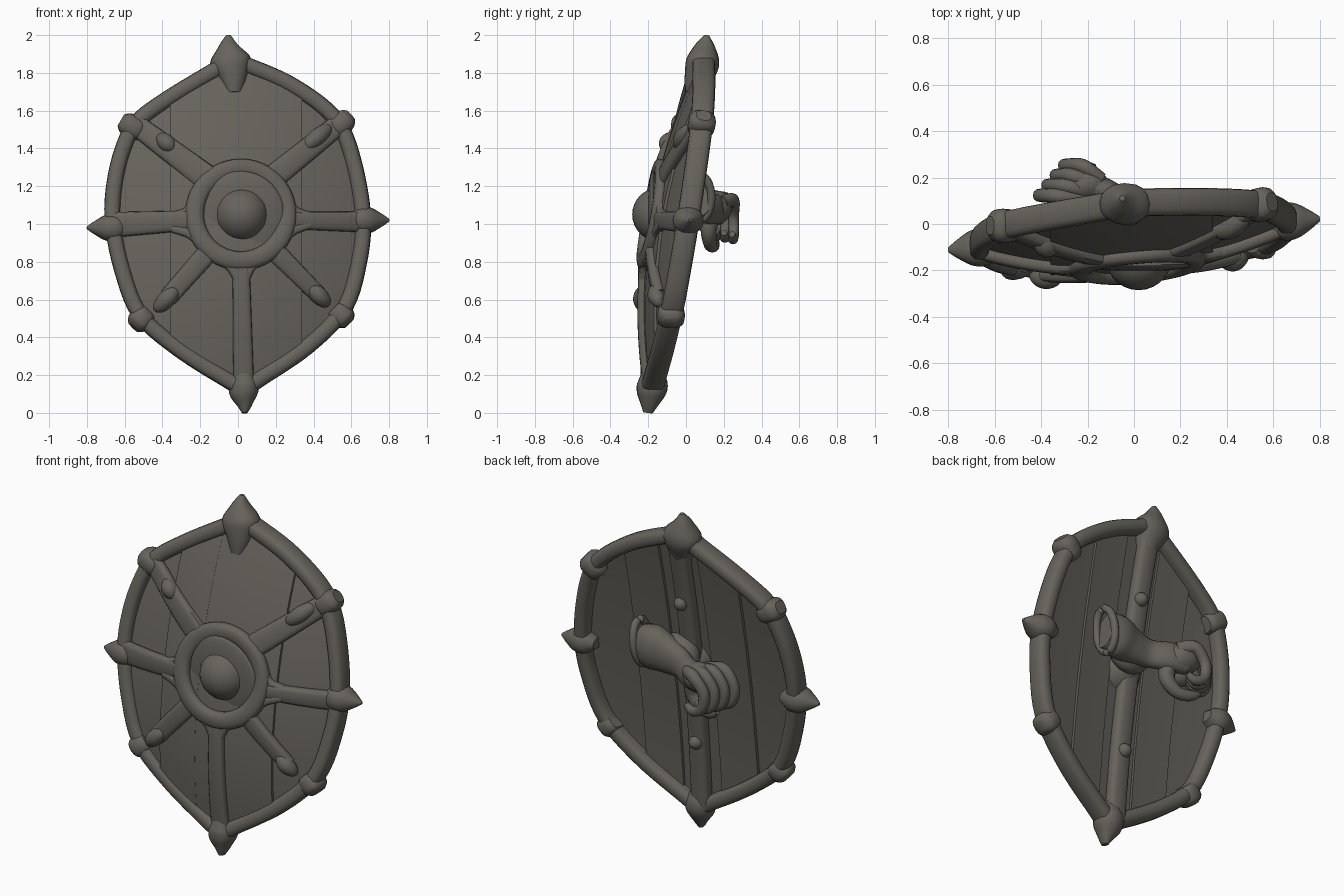
import bpy, bmesh, math
from mathutils import Vector

if "Cube" in bpy.data.objects:
    bpy.data.objects.remove(bpy.data.objects["Cube"])

mat = bpy.data.materials.new("dull grey brown")
mat.diffuse_color = (0.135, 0.125, 0.108, 1)
mat.use_nodes = True
mat.node_tree.nodes["Principled BSDF"].inputs["Base Color"].default_value = mat.diffuse_color


def P(x, z, d=0.0):
    """Point on the leaning shield plane; d is the offset to the back."""
    return Vector((x, 0.08 * x + 0.16 * (z - 1) - 0.045 + d, z))


def dome(x, z):
    return -0.13 * max(0.0, 1 - (x / 0.68) ** 2 - ((z - 1) / 0.86) ** 2)


def S(x, z, off=0.0):
    """Point on the domed front of the board."""
    return P(x, z, dome(x, z) + off)


def B(x, z, off=0.0):
    """Point on the nearly flat back of the board."""
    return P(x, z, 0.3 * dome(x, z) + 0.01 + off)


def finish(name, bm, angle=40):
    bmesh.ops.recalc_face_normals(bm, faces=bm.faces)
    me = bpy.data.meshes.new(name)
    bm.to_mesh(me)
    bm.free()
    me.materials.append(mat)
    for p in me.polygons:
        p.use_smooth = True
    me.set_sharp_from_angle(angle=math.radians(angle))
    ob = bpy.data.objects.new(name, me)
    bpy.context.collection.objects.link(ob)
    return ob


def smooth(rows, closed, k=5):
    """Catmull-Rom resampling of equal-length number rows."""
    n, out = len(rows), []
    get = (lambda i: rows[i % n]) if closed else (lambda i: rows[max(0, min(n - 1, i))])
    for i in range(n if closed else n - 1):
        a, b, c, d = get(i - 1), get(i), get(i + 1), get(i + 2)
        for s in range(k):
            t = s / k
            out.append([0.5 * (2 * q + (r - p) * t + (2 * p - 5 * q + 4 * r - u) * t * t
                               + (3 * q - p - 3 * r + u) * t ** 3) for p, q, r, u in zip(a, b, c, d)])
    if not closed:
        out.append(list(rows[-1]))
    return out


def tube(name, pts, w, h, closed=False, power=0.7, sides=16, k=5):
    """Sweep a rounded section: w = half width in the plane, h = half depth."""
    n = len(pts)
    w = w if isinstance(w, list) else [w] * n
    h = h if isinstance(h, list) else [h] * n
    rows = smooth([[*p, a, b] for p, a, b in zip(pts, w, h)], closed, k)
    m, bm, rings = len(rows), bmesh.new(), []
    for i, r in enumerate(rows):
        nxt = rows[(i + 1) % m] if closed else rows[min(m - 1, i + 1)]
        prv = rows[i - 1] if closed else rows[max(0, i - 1)]
        t = (Vector(nxt[:3]) - Vector(prv[:3])).normalized()
        side = t.cross(Vector((0, 1, 0))).normalized()
        up = side.cross(t)
        ring = []
        for j in range(sides):
            a = 2 * math.pi * j / sides
            c, s = math.cos(a), math.sin(a)
            c, s = math.copysign(abs(c) ** power, c), math.copysign(abs(s) ** power, s)
            ring.append(bm.verts.new(Vector(r[:3]) + side * c * max(r[3], .003) + up * s * max(r[4], .003)))
        rings.append(ring)
    for i in range(m if closed else m - 1):
        a, b = rings[i], rings[(i + 1) % m]
        for j in range(sides):
            bm.faces.new((a[j], a[(j + 1) % sides], b[(j + 1) % sides], b[j]))
    if not closed:
        bm.faces.new(rings[0])
        bm.faces.new(rings[-1])
    return finish(name, bm)


def ball(name, c, sx, sy, sz):
    bm = bmesh.new()
    bmesh.ops.create_uvsphere(bm, u_segments=28, v_segments=16, radius=1)
    for v in bm.verts:
        v.co = Vector(c) + Vector((v.co.x * sx, v.co.y * sy, v.co.z * sz))
    return finish(name, bm)


# Rim
outer = [(-.04, 1.9), (.1, 1.86), (.3, 1.77), (.5, 1.63), (.6, 1.49), (.67, 1.25), (.7, 1.02),
         (.68, .8), (.6, .54), (.4, .33), (.15, .16), (.03, .1), (-.1, .16), (-.35, .32), (-.55, .5),
         (-.65, .75), (-.7, 1), (-.695, 1.2), (-.65, 1.4), (-.57, 1.56), (-.4, 1.69), (-.15, 1.84)]
mid = [(x * .945, 1 + (z - 1) * .955) for x, z in outer]
tube("rim", [P(x, z) for x, z in mid], .043, .06, closed=True, power=.7)

# Wooden planks, cut to the rim line, domed in front and flat behind
edge = smooth([list(p) for p in mid], True)


def zlim(x):
    zs = []
    for a, b in zip(edge, edge[1:] + edge[:1]):
        if (a[0] - x) * (b[0] - x) <= 0 and a[0] != b[0]:
            zs.append(a[1] + (b[1] - a[1]) * (x - a[0]) / (b[0] - a[0]))
    return min(zs), max(zs)


cuts = [-.65, -.36, -.12, .12, .34, .65]
front = [.014, -.001, 0, -.001, .014]
back = [-.012, .006, -.01, .006, -.012]
NX, NZ = 8, 30
for i in range(5):
    bm, g = bmesh.new(), ([], [])
    for a in range(NX + 1):
        x = cuts[i] + (cuts[i + 1] - cuts[i]) * a / NX
        lo, hi = zlim(x)
        zs = [lo + (hi - lo) * b / NZ for b in range(NZ + 1)]
        g[0].append([bm.verts.new(S(x, z, front[i] - .018)) for z in zs])
        g[1].append([bm.verts.new(B(x, z, back[i])) for z in zs])
    for s in g:
        for a in range(NX):
            for b in range(NZ):
                bm.faces.new((s[a][b], s[a + 1][b], s[a + 1][b + 1], s[a][b + 1]))
    for a in (0, NX):
        for b in range(NZ):
            bm.faces.new((g[0][a][b], g[0][a][b + 1], g[1][a][b + 1], g[1][a][b]))
    finish("plank_%d" % (i + 1), bm)


# Central ring, plate and boss
def circle(r, off, n=24):
    return [S(.015 + r * math.cos(2 * math.pi * i / n), 1.05 + r * math.sin(2 * math.pi * i / n), off)
            for i in range(n)]


tube("boss_ring", circle(.245, -.025), .05, .035, closed=True, power=.85, k=3)
ball("boss_plate", S(.015, 1.05, -.01), .23, .03, .23)
ball("boss", S(.02, 1.05, .023), .143, .143, .143)


# Metal straps on the front
def strap(name, a, b, w0, w1, h=.03, off=-.018):
    pts = [S(a[0] + (b[0] - a[0]) * t / 5, a[1] + (b[1] - a[1]) * t / 5, off) for t in range(6)]
    return tube(name, pts, [w0 + (w1 - w0) * t / 5 for t in range(6)], h, power=.65, k=3)


strap("left_strap", (-.23, 1.02), (-.68, .995), .052, .068)
strap("right_strap", (.24, 1.02), (.68, 1.01), .045, .055)
strap("bottom_strap", (.015, .83), (.03, .14), .045, .055)
strap("upper_left_strap", (-.16, 1.24), (-.56, 1.54), .07, .055)
strap("upper_right_strap", (.19, 1.25), (.55, 1.54), .065, .055)
strap("lower_left_strap", (-.14, .87), (-.37, .61), .055, .05)
strap("lower_right_strap", (.18, .87), (.43, .62), .055, .045)

# Rounded rivets set along the diagonal straps
for n, x, z, dx, dz in (("lower_left", -.38, .6, .05, .05), ("lower_right", .43, .62, -.04, .04),
                        ("upper_left", -.38, 1.43, .03, -.03), ("upper_right", .42, 1.46, .06, .05)):
    tube(n + "_rivet", [S(x - dx, z - dz, -.01), S(x - dx * .8, z - dz * .8, -.025), S(x, z, -.035),
                        S(x + dx * .8, z + dz * .8, -.025), S(x + dx, z + dz, -.01)],
         [.012, .035, .045, .035, .012], [.012, .035, .045, .035, .012], power=1)

# Flares where the left, right and bottom straps meet the ring
for s in (-1, 1):
    tube("bottom_strap_flare", [S(.015 + s * .1, .815, -.02), S(.015 + s * .05, .775, -.02),
                                S(.02 + s * .02, .7, -.02)], [.03, .03, .02], .025)
    tube("left_strap_flare", [S(-.23, 1.03 + s * .1, -.02), S(-.27, 1.01 + s * .055, -.02),
                              S(-.35, 1.01 + s * .035, -.02)], [.025, .025, .02], .025)
    tube("right_strap_flare", [S(.26, 1.04 + s * .1, -.02), S(.3, 1.02 + s * .05, -.02),
                               S(.38, 1.02 + s * .025, -.02)], [.025, .025, .02], .025)

# Clamps on the rim
for n, x, z, dx, dz in (("upper_left", -.56, 1.515, -.06, .035), ("upper_right", .545, 1.53, .05, .045),
                        ("lower_left", -.515, .495, -.04, -.04), ("lower_right", .55, .515, .04, -.04)):
    tube(n + "_clamp", [P(x - dx, z - dz), P(x - dx * .5, z - dz * .5), P(x + dx * .5, z + dz * .5),
                        P(x + dx, z + dz)], [.045, .06, .06, .035], [.05, .07, .07, .04], power=.75)

# Four spikes
tube("top_spike", [P(-.02, 1.69, -.015), P(-.025, 1.77, -.01), P(-.04, 1.86), P(-.05, 1.94), P(-.05, 2.0)],
     [.045, .075, .11, .055, .012], [.055, .075, .088, .055, .012], power=.9)
tube("bottom_spike", [P(.03, .24, -.02), P(.03, .16), P(.03, .1), P(.035, .04), P(.035, 0)],
     [.04, .075, .075, .04, .015], [.045, .08, .075, .045, .025], power=.9)
for s, n, z in ((-1, "left", .98), (1, "right", 1.02)):
    tube(n + "_spike", [P(s * .58, z), P(s * .64, z), P(s * .7, z), P(s * .76, z), P(s * .8, z)],
         [.03, .07, .068, .035, .008], [.05, .08, .075, .04, .01], power=.9)

# Bar and studs on the back
tube("back_bar", [B(-.02 + .003 * i, 1.82 - .21 * i, .015) for i in range(9)], .058, .04, power=.65)
for z in (1.43, .55):
    ball("back_stud", B(-.005, z, .045), .04, .045, .04)

# Forearm with cuff, hollow at the open end
arm = [(.25, .06, 1.14), (.17, .065, 1.13), (.08, .065, 1.11), (-.03, .085, 1.09), (-.12, .14, 1.08),
       (-.22, .17, 1.08)]
tube("forearm", [Vector(p) for p in arm], [.105, .13, .11, .085, .085, .085], [.075, .09, .075, .055, .055, .06],
     power=.95)
loop = [Vector((.25 + .02 * math.cos(a), .06 + .075 * math.sin(a), 1.14 + .125 * math.cos(a)))
        for a in [2 * math.pi * i / 16 for i in range(16)]]
tube("cuff_edge", loop, .022, .022, closed=True, power=1, sides=10, k=2)
ball("wrist_mount", (.04, .01, 1.1), .13, .08, .12)

# Curled hand
ball("palm", (-.21, .17, 1.09), .1, .075, .085)
for i in range(4):
    y, dx, dz = .12 + .043 * i, .036 * i, -.008 * i
    tube("finger_%d" % (i + 1), [Vector(q) for q in (
        (-.2 + dx * .5, y - .02 - .012 * i, 1.11), (-.33 + dx, y, 1.15 + dz), (-.4 + dx, y + .003, 1.07 + dz),
        (-.39 + dx, y + .004, .98 + dz), (-.33 + dx, y, .945 + dz), (-.28 + dx, y - .005, .97 + dz))],
        [.04, .036, .032, .03, .028, .018], [.032, .032, .029, .028, .026, .016], power=.9, sides=12)
tube("thumb", [Vector(q) for q in ((-.14, .13, 1.06), (-.13, .12, .96), (-.19, .13, .89), (-.27, .15, .885),
                                   (-.32, .16, .91))],
     [.05, .045, .035, .03, .016], [.05, .042, .035, .028, .016], power=.95, sides=12)
ball("grip", (-.24, .1, 1.03), .08, .06, .07)
